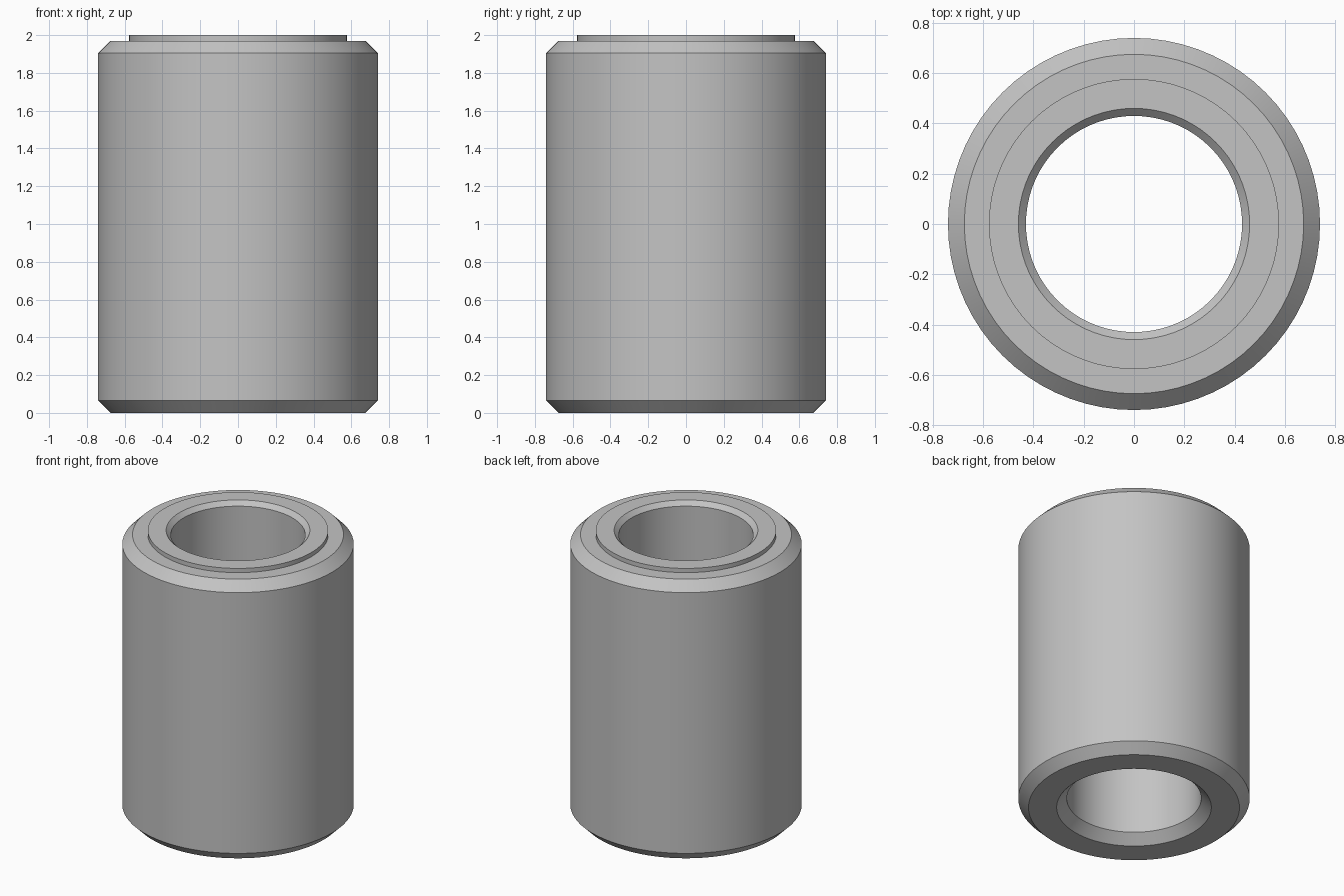
import bpy, bmesh, math
from mathutils import Vector

cube = bpy.data.objects.get("Cube")
if cube:
    bpy.data.objects.remove(cube, do_unlink=True)

# Plain grey metal
grey = bpy.data.materials.new("grey metal")
grey.use_nodes = True
colour = (0.55, 0.55, 0.55, 1)
grey.diffuse_color = colour
grey.node_tree.nodes["Principled BSDF"].inputs["Base Color"].default_value = colour

SEGMENTS = 72
OUTER, BORE = 0.74, 0.43
CHAMFER = 0.065
HEIGHT, SHOULDER = 2.0, 1.97
LIP = 0.03

# Closed wall section as (radius, height)
section = [
    (BORE + CHAMFER, 0), (OUTER - CHAMFER, 0),
    (OUTER, CHAMFER), (OUTER, SHOULDER - CHAMFER),
    (OUTER - CHAMFER, SHOULDER),
    (0.577, SHOULDER), (0.577, HEIGHT),      # raised rim
    (BORE + LIP, HEIGHT), (BORE, HEIGHT - LIP),
    (BORE, CHAMFER),
]

# Revolve the section into a sleeve
bm = bmesh.new()
verts = [bm.verts.new((r, 0, z)) for r, z in section]
edges = [bm.edges.new((v, verts[(i + 1) % len(verts)])) for i, v in enumerate(verts)]
bmesh.ops.spin(bm, geom=verts + edges, cent=Vector(), axis=(0, 0, 1),
               angle=math.tau, steps=SEGMENTS, use_merge=True)
bmesh.ops.remove_doubles(bm, verts=bm.verts, dist=0.0001)
bmesh.ops.recalc_face_normals(bm, faces=bm.faces)
mesh = bpy.data.meshes.new("bushing_sleeve")
bm.to_mesh(mesh)
bm.free()
mesh.materials.append(grey)

sleeve = bpy.data.objects.new("bushing_sleeve", mesh)
bpy.context.collection.objects.link(sleeve)
bpy.ops.object.select_all(action="DESELECT")
sleeve.select_set(True)
bpy.context.view_layer.objects.active = sleeve
bpy.ops.object.shade_smooth_by_angle(angle=math.radians(30))
